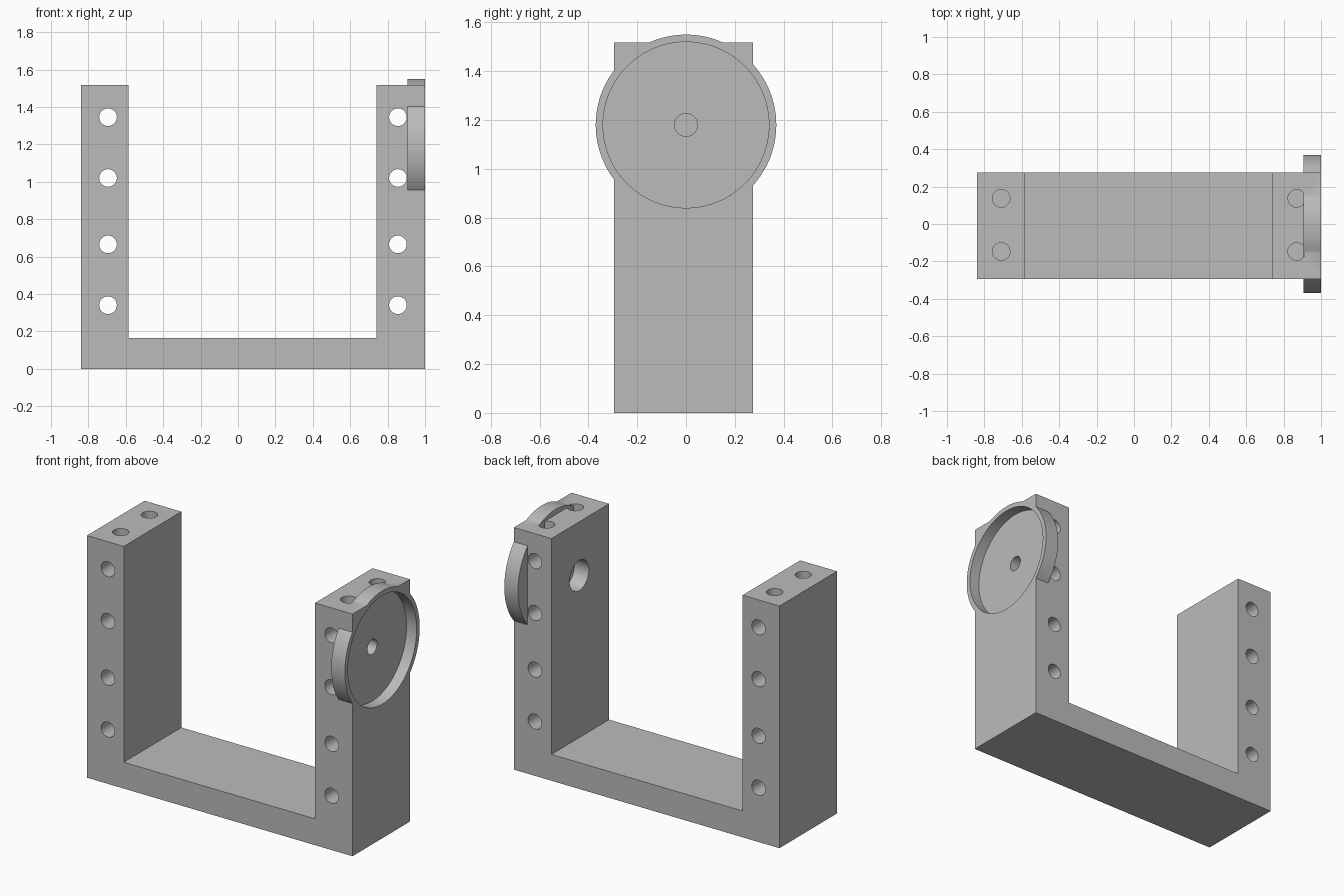
import bpy, bmesh, math
from mathutils import Matrix

if "Cube" in bpy.data.objects:
    bpy.data.objects.remove(bpy.data.objects["Cube"], do_unlink=True)

grey = bpy.data.materials.new("plain grey")
grey.use_nodes = True
colour = (0.5, 0.5, 0.5, 1)
grey.diffuse_color = colour
grey.node_tree.nodes["Principled BSDF"].inputs["Base Color"].default_value = colour

FRONT, BACK = -0.295, 0.275
TOP = 1.517
AXLE_Z = 1.18
HOLE_R = 0.047


def add_object(name, bm):
    bmesh.ops.recalc_face_normals(bm, faces=bm.faces)
    mesh = bpy.data.meshes.new(name)
    bm.to_mesh(mesh)
    bm.free()
    mesh.materials.append(grey)
    obj = bpy.data.objects.new(name, mesh)
    bpy.context.collection.objects.link(obj)
    return obj


def cylinder(name, axis, radius, start, end, a, b, sides=64):
    """Cylinder from start to end along an axis; a, b are its other coordinates."""
    mid = (start + end) / 2
    place, turn = {
        "X": ((mid, a, b), Matrix.Rotation(math.pi / 2, 4, "Y")),
        "Y": ((a, mid, b), Matrix.Rotation(math.pi / 2, 4, "X")),
        "Z": ((a, b, mid), Matrix.Identity(4)),
    }[axis]
    bm = bmesh.new()
    bmesh.ops.create_cone(bm, cap_ends=True, segments=sides, radius1=radius,
                          radius2=radius, depth=end - start,
                          matrix=Matrix.Translation(place) @ turn)
    return add_object(name, bm)


def select_only(obj):
    bpy.ops.object.select_all(action="DESELECT")
    obj.select_set(True)
    bpy.context.view_layer.objects.active = obj


def combine(target, tool, operation="DIFFERENCE"):
    tool.hide_render = True
    mod = target.modifiers.new("cut", "BOOLEAN")
    mod.operation, mod.solver, mod.object = operation, "EXACT", tool
    select_only(target)
    bpy.ops.object.modifier_apply(modifier=mod.name)
    bpy.data.objects.remove(tool, do_unlink=True)


# U-shaped frame extruded from its front profile
outline = [(-0.84, 0), (1, 0), (1, TOP), (0.74, TOP), (0.74, 0.165),
           (-0.585, 0.165), (-0.585, TOP), (-0.84, TOP)]
bm = bmesh.new()
face = bm.faces.new([bm.verts.new((x, FRONT, z)) for x, z in outline])
swept = bmesh.ops.extrude_face_region(bm, geom=[face])["geom"]
bmesh.ops.translate(bm, vec=(0, BACK - FRONT, 0),
                    verts=[v for v in swept if isinstance(v, bmesh.types.BMVert)])
frame = add_object("bracket_frame", bm)

# Bolt holes through both uprights, and blind holes in their tops
for x in (-0.695, 0.855):
    for z in (0.34, 0.665, 1.02, 1.345):
        combine(frame, cylinder("bolt_cutter", "Y", HOLE_R, -0.5, 0.5, x, z, 48))
    for y in (-0.147, 0.137):
        combine(frame, cylinder("top_cutter", "Z", HOLE_R, TOP - 0.12, TOP + 0.1,
                                x - 0.015 if x < 0 else x + 0.015, y, 48))

# Round horn seat with a shallow pocket, a screw hole and an inner bore
combine(frame, cylinder("horn_seat", "X", 0.37, 0.905, 1, 0, AXLE_Z, 128), "UNION")
combine(frame, cylinder("pocket_cutter", "X", 0.34, 0.93, 1.1, 0, AXLE_Z, 128))
combine(frame, cylinder("screw_cutter", "X", HOLE_R, 0.8, 1.1, 0, AXLE_Z, 48))
combine(frame, cylinder("bore_cutter", "X", 0.095, 0.7, 0.84, 0, AXLE_Z))

# Pivot pin on the opposite upright
pin = cylinder("pivot_pin", "X", 0.074, -1, -0.84, 0, AXLE_Z)
combine(frame, pin, "UNION")

select_only(frame)
bpy.ops.object.shade_smooth_by_angle(angle=math.radians(30))
